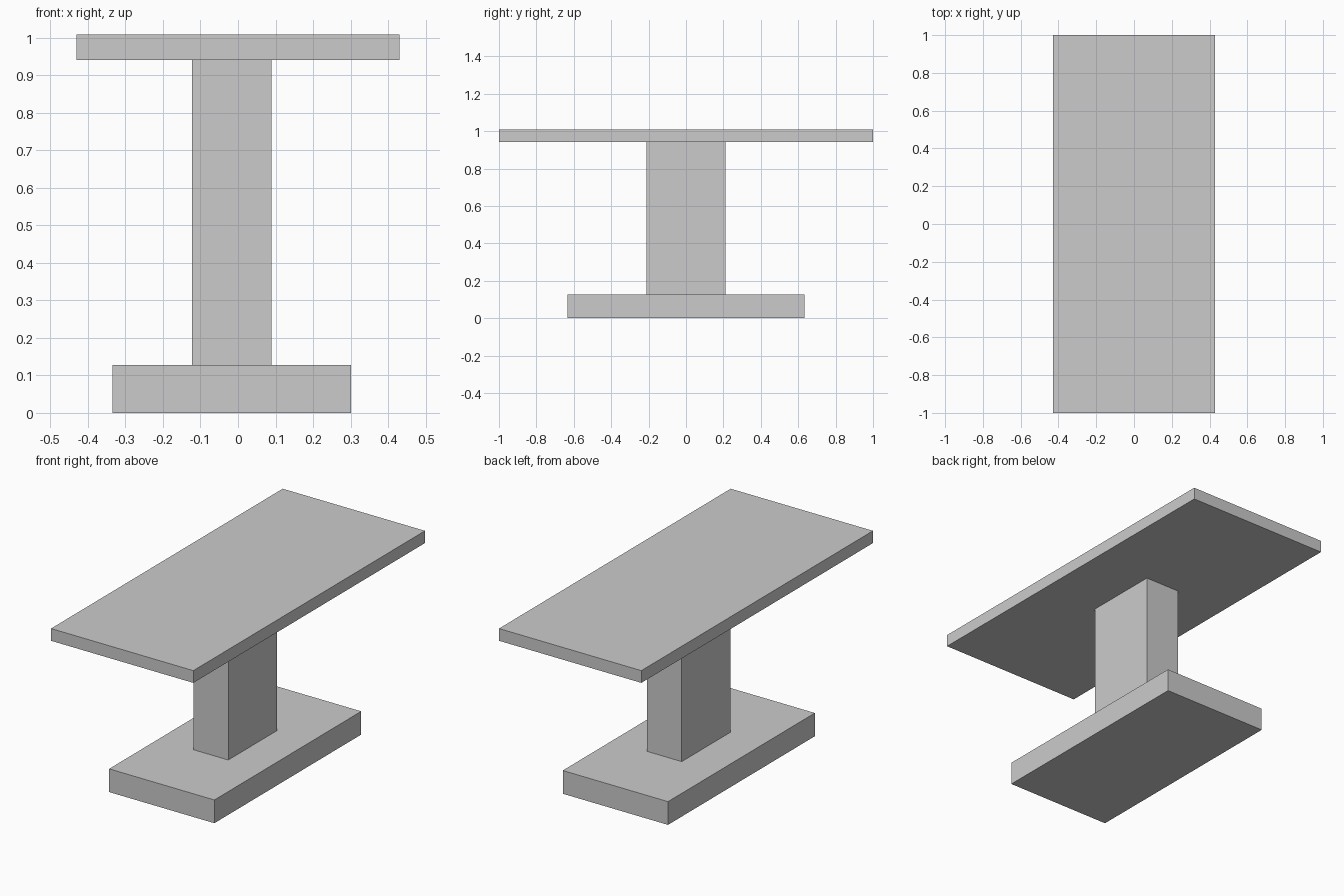
import bpy

if "Cube" in bpy.data.objects:
    bpy.data.objects.remove(bpy.data.objects["Cube"])


def box(name, x, y, z):
    """Axis-aligned box from (min, max) ranges."""
    ranges = (x, y, z)
    bpy.ops.mesh.primitive_cube_add(size=1, location=[(a + b) / 2 for a, b in ranges])
    obj = bpy.context.object
    obj.name = name
    obj.scale = [b - a for a, b in ranges]
    bpy.ops.object.transform_apply(location=False, rotation=False, scale=True)
    return obj


BASE_TOP, COLUMN_TOP, TABLE_TOP = 0.127, 0.941, 1.008

# Floor plinth and column sit slightly left of the tabletop's centre
box("base", (-0.335, 0.301), (-0.634, 0.634), (0, BASE_TOP))
box("column", (-0.122, 0.089), (-0.211, 0.211), (BASE_TOP, COLUMN_TOP))

# Tabletop slab
box("tabletop", (-0.43, 0.43), (-1, 1), (COLUMN_TOP, TABLE_TOP))
